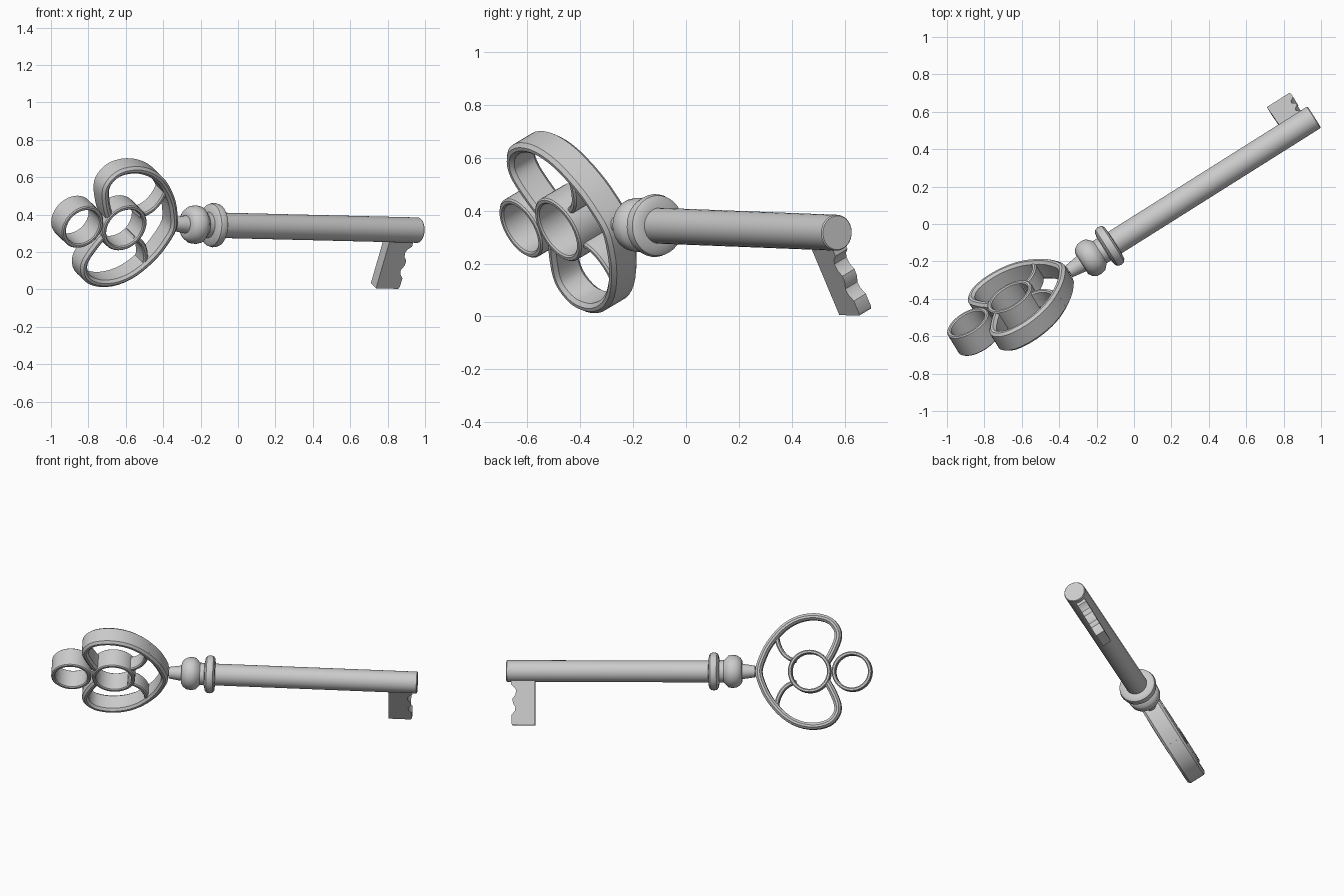
import bpy, bmesh, math
from mathutils import Matrix, Vector

if "Cube" in bpy.data.objects:
    bpy.data.objects.remove(bpy.data.objects["Cube"])

steel = bpy.data.materials.new("grey_metal")
steel.diffuse_color = (0.6, 0.6, 0.6, 1)
steel.use_nodes = True
steel.node_tree.nodes["Principled BSDF"].inputs["Base Color"].default_value = steel.diffuse_color

# Key frame: local x runs along the shaft, local z across the bow, local y through it
R = math.radians
POSE = (Matrix.Translation((0.016, -0.025, 0.34)) @ Matrix.Rotation(R(32.2), 4, 'Z')
        @ Matrix.Rotation(R(1.2), 4, 'Y') @ Matrix.Rotation(R(27), 4, 'X'))


def finish(name, bm, angle=35):
    bmesh.ops.recalc_face_normals(bm, faces=bm.faces)
    mesh = bpy.data.meshes.new(name)
    bm.to_mesh(mesh)
    bm.free()
    mesh.materials.append(steel)
    ob = bpy.data.objects.new(name, mesh)
    bpy.context.collection.objects.link(ob)
    ob.matrix_world = POSE
    bpy.ops.object.select_all(action='DESELECT')
    ob.select_set(True)
    bpy.context.view_layer.objects.active = ob
    bpy.ops.object.shade_smooth_by_angle(angle=R(angle))
    return ob


def skin(bm, loops, closed):
    """Join equal vertex loops into a tube, capped when open."""
    n = len(loops[0])
    pairs = list(zip(loops, loops[1:])) + ([(loops[-1], loops[0])] if closed else [])
    for a, b in pairs:
        for i in range(n):
            j = (i + 1) % n
            bm.faces.new((a[i], a[j], b[j], b[i]))
    if not closed:
        bm.faces.new(loops[0])
        bm.faces.new(loops[-1])


def lathe(name, profile, seg=32):
    bm = bmesh.new()
    loops = [[bm.verts.new((x, r * math.cos(2 * math.pi * i / seg),
                            r * math.sin(2 * math.pi * i / seg))) for i in range(seg)]
             for x, r in profile]
    skin(bm, loops, False)
    return finish(name, bm)


def smooth_path(pts, steps=4):
    """Catmull-Rom curve through the points."""
    p = [Vector(q) for q in pts]
    p = [2 * p[0] - p[1]] + p + [2 * p[-1] - p[-2]]
    out = []
    for a, b, c, d in zip(p, p[1:], p[2:], p[3:]):
        for k in range(steps):
            t = k / steps
            out.append(0.5 * (2 * b + (c - a) * t + (2 * a - 5 * b + 4 * c - d) * t ** 2
                              + (3 * b - a - 3 * c + d) * t ** 3))
    return out + [p[-2]]


def band(name, path, wall, depth, bevel, closed=False):
    """Sweep a bevelled upright strip along a flat path, wall to its left."""
    h = depth / 2
    section = [(bevel, -h), (wall - bevel, -h), (wall, bevel - h), (wall, h - bevel),
               (wall - bevel, h), (bevel, h), (0, h - bevel), (0, bevel - h)]
    bm = bmesh.new()
    loops, n = [], len(path)
    for i, p in enumerate(path):
        a = path[i - 1] if closed or i else p
        b = path[(i + 1) % n] if closed or i < n - 1 else p
        t = (b - a).normalized()
        side = Vector((-t.y, t.x))
        loops.append([bm.verts.new((p.x + side.x * o, y, p.y + side.y * o))
                      for o, y in section])
    skin(bm, loops, closed)
    return finish(name, bm)


def circle(x, r, seg=40):
    return [Vector((x + r * math.cos(2 * math.pi * i / seg),
                    r * math.sin(2 * math.pi * i / seg))) for i in range(seg)]


# Shaft
lathe("shaft", [(-0.16, 0.068), (1.115, 0.068), (1.12, 0.064)])

# Collar disc, baluster and neck
lathe("collar", [(-0.43, 0.036), (-0.35, 0.048), (-0.35, 0.066), (-0.338, 0.085),
                 (-0.315, 0.1), (-0.285, 0.103), (-0.262, 0.098), (-0.243, 0.078),
                 (-0.235, 0.07), (-0.208, 0.07), (-0.203, 0.1), (-0.193, 0.114),
                 (-0.173, 0.119), (-0.153, 0.114), (-0.143, 0.1), (-0.14, 0.066)])

# Bit with notched outer edge
bit = [(0.94, -0.04), (0.94, -0.338), (1.08, -0.338), (1.087, -0.325), (1.087, -0.275),
       (1.066, -0.25), (1.062, -0.225), (1.078, -0.2), (1.08, -0.17), (1.062, -0.148),
       (1.058, -0.12), (1.07, -0.1), (1.09, -0.085), (1.09, -0.04)]
bm = bmesh.new()
skin(bm, [[bm.verts.new((x, y, z)) for x, z in bit] for y in (-0.03, 0.03)], False)
finish("bit", bm)

# Heart-shaped bow, mirrored about the shaft line
half = [(-0.46, 0.1), (-0.508, 0.19), (-0.594, 0.287), (-0.694, 0.345), (-0.805, 0.362),
        (-0.905, 0.335), (-0.96, 0.27), (-0.966, 0.2), (-0.93, 0.11), (-0.895, 0.05)]
outline = [(x, -z) for x, z in reversed(half)] + [(-0.432, 0)] + half
band("heart_bow", smooth_path(outline, 3), 0.042, 0.125, 0.014)

# Rings on the centre line
band("outer_ring", circle(-1.035, 0.125), 0.024, 0.135, 0.006, True)
band("inner_ring", circle(-0.771, 0.134), 0.024, 0.135, 0.006, True)

# Curved braces from the bow to the inner ring
for name, s in (("upper_brace", 1), ("lower_brace", -1)):
    arc = [(-0.575, s * 0.245), (-0.585, s * 0.18), (-0.612, s * 0.125),
           (-0.65, s * 0.092), (-0.69, s * 0.08)]
    path = smooth_path(arc)
    band(name, path if s > 0 else path[::-1], 0.026, 0.1, 0.007)
